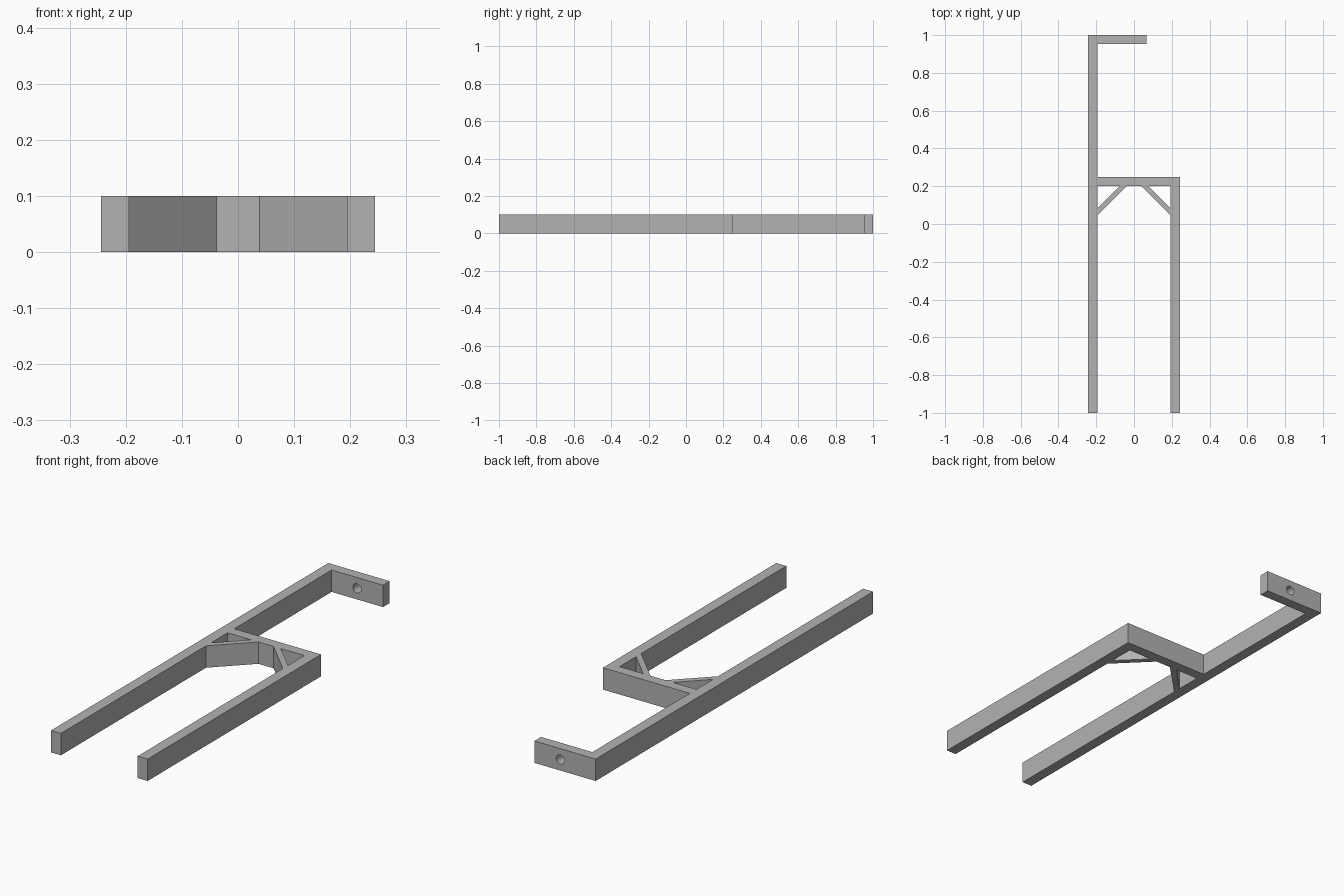
import bpy
import bmesh
from math import pi
from mathutils import Matrix

if "Cube" in bpy.data.objects:
    bpy.data.objects.remove(bpy.data.objects["Cube"], do_unlink=True)

HEIGHT = 0.1
OUT, INN = 0.244, 0.194      # outer and inner faces of the two arms
BAR_BACK, BAR_FRONT = 0.25, 0.202
BRACE_X = 0.038              # where the braces meet the crossbar
BRACE_Y = BAR_FRONT - (INN - BRACE_X)
BRACE_GAP = 0.037            # brace thickness measured along the arm

grey = bpy.data.materials.new("plain grey")
grey.use_nodes = True
grey.diffuse_color = (0.45, 0.45, 0.45, 1)
grey.node_tree.nodes["Principled BSDF"].inputs["Base Color"].default_value = grey.diffuse_color


def add_object(name, bm):
    bmesh.ops.recalc_face_normals(bm, faces=bm.faces)
    mesh = bpy.data.meshes.new(name)
    bm.to_mesh(mesh)
    bm.free()
    mesh.materials.append(grey)
    obj = bpy.data.objects.new(name, mesh)
    bpy.context.collection.objects.link(obj)
    return obj


def extrude_profile(name, points, bottom, top):
    bm = bmesh.new()
    face = bm.faces.new([bm.verts.new((x, y, bottom)) for x, y in points])
    grown = bmesh.ops.extrude_face_region(bm, geom=[face])["geom"]
    verts = [v for v in grown if isinstance(v, bmesh.types.BMVert)]
    bmesh.ops.translate(bm, verts=verts, vec=(0, 0, top - bottom))
    return add_object(name, bm)


# Forked frame: long right arm with hooked end, crossbar, short left arm
frame = extrude_profile("forked_frame", [
    (-OUT, -1), (-INN, -1), (-INN, BRACE_Y), (-BRACE_X, BAR_FRONT),
    (BRACE_X, BAR_FRONT), (INN, BRACE_Y), (INN, -1), (OUT, -1),
    (OUT, BAR_BACK), (-INN, BAR_BACK), (-INN, 0.952), (0.065, 0.952),
    (0.065, 1), (-OUT, 1)], 0, HEIGHT)

# Triangular openings behind the two corner braces
cutters = []
for side, sign in (("right", -1), ("left", 1)):
    cutters.append(extrude_profile(side + "_opening_cutter", [
        (sign * INN, BAR_FRONT), (sign * INN, BRACE_Y + BRACE_GAP),
        (sign * (BRACE_X + BRACE_GAP), BAR_FRONT)], -HEIGHT, 2 * HEIGHT))

# Round screw hole through the hooked end
bm = bmesh.new()
bmesh.ops.create_cone(bm, cap_ends=True, segments=32, radius1=0.021, radius2=0.021, depth=0.2,
                      matrix=Matrix.Translation((-0.066, 0.976, HEIGHT / 2)) @ Matrix.Rotation(pi / 2, 4, 'X'))
cutters.append(add_object("screw_hole_cutter", bm))

bpy.context.view_layer.objects.active = frame
for cutter in cutters:
    cutter.hide_render = True
    cut = frame.modifiers.new(cutter.name, 'BOOLEAN')
    cut.operation = 'DIFFERENCE'
    cut.solver = 'EXACT'
    cut.object = cutter
    bpy.ops.object.modifier_apply(modifier=cut.name)
    bpy.data.objects.remove(cutter, do_unlink=True)

# Round the hole wall while keeping the frame edges crisp
for obj in bpy.context.selected_objects:
    obj.select_set(False)
frame.select_set(True)
bpy.ops.object.shade_smooth_by_angle(angle=pi / 6)
